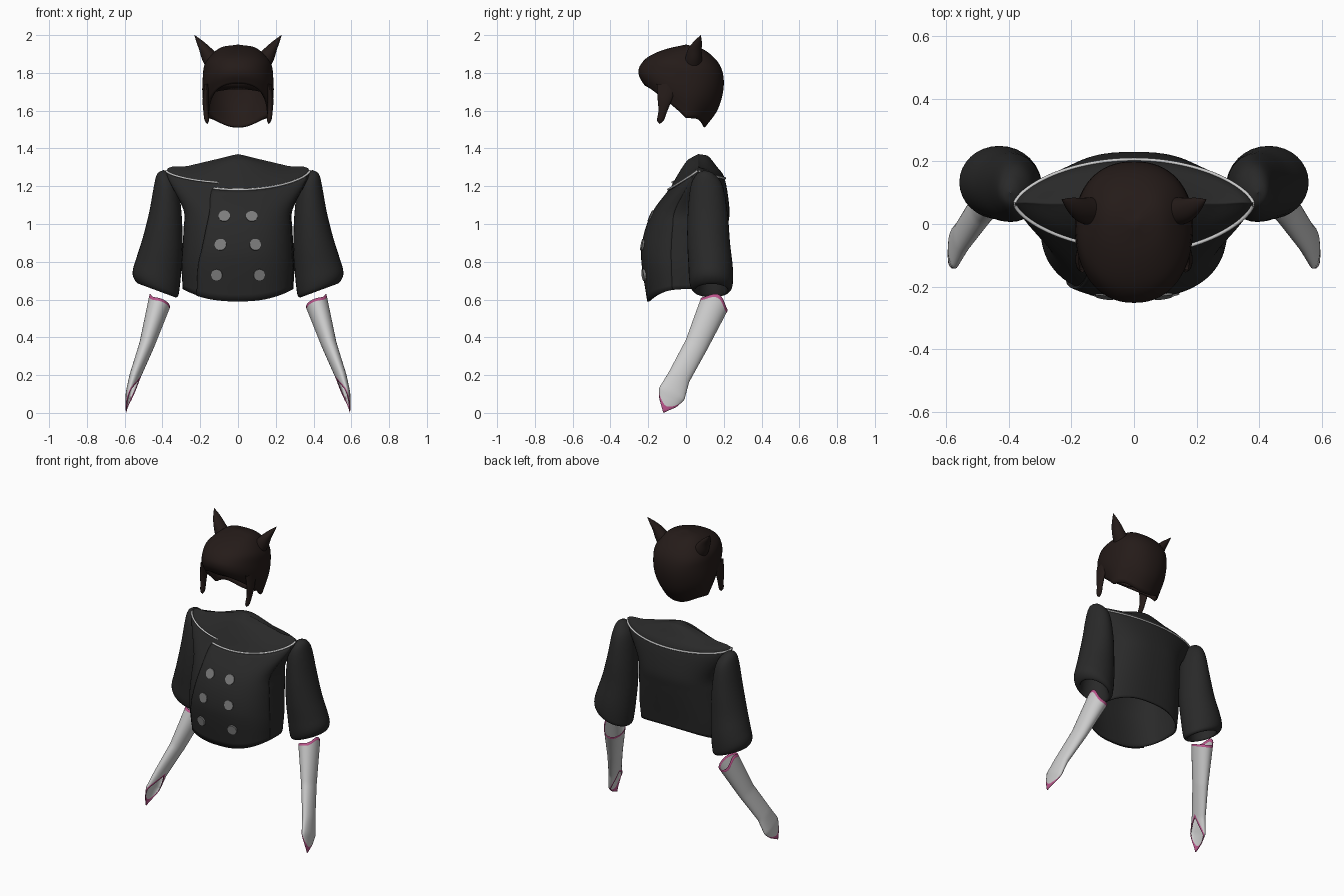
import bpy, bmesh, math
from mathutils import Vector as V

if "Cube" in bpy.data.objects:
    bpy.data.objects.remove(bpy.data.objects["Cube"])

def material(name, c):
    m = bpy.data.materials.new(name)
    m.diffuse_color = (*c, 1)
    m.use_nodes = True
    m.node_tree.nodes["Principled BSDF"].inputs["Base Color"].default_value = m.diffuse_color
    return m

HAIR = material("hair_brown", (.018, .011, .0095))
CLOTH = material("cloth_black", (.022, .022, .022))
BUTTON = material("button_grey", (.2, .2, .2))
TRIM = material("trim_white", (.55, .55, .55))
GLOVE = material("glove_white", (.65, .65, .65))
PINK = material("glove_pink", (.5, .09, .26))

def spline(pts, n=5):
    """Smooth curve through a list of tuples."""
    p = [V(q) for q in pts]
    p = [p[0] * 2 - p[1]] + p + [p[-1] * 2 - p[-2]]
    out = []
    for i in range(1, len(p) - 2):
        a, b, c, d = p[i - 1:i + 3]
        for k in range(n):
            t = k / n
            out.append(.5 * (2 * b + (c - a) * t + (2 * a - 5 * b + 4 * c - d) * t * t
                             + (3 * b - a - 3 * c + d) * t ** 3))
    return out + [p[-2]]

def keyed(keys, t):
    """Values at t from rows (t, v1, v2, ...), linear, extrapolated at the ends."""
    i = 0
    while i < len(keys) - 2 and t > keys[i + 1][0]:
        i += 1
    a, b = keys[i], keys[i + 1]
    f = (t - a[0]) / (b[0] - a[0])
    return [u + (w - u) * f for u, w in zip(a[1:], b[1:])]

def grid(name, cols, mats, closed=True, thick=0, band=(0, 0)):
    """Surface from columns of points; band gives end rows using the second material."""
    bm = bmesh.new()
    vs = [[bm.verts.new(p) for p in c] for c in cols]
    n, m = len(cols), len(cols[0])
    for i in range(n if closed else n - 1):
        for j in range(m - 1):
            k = (i + 1) % n
            f = bm.faces.new((vs[i][j], vs[k][j], vs[k][j + 1], vs[i][j + 1]))
            f.smooth = True
            if j < band[0] or j >= m - 1 - band[1]:
                f.material_index = 1
    bmesh.ops.remove_doubles(bm, verts=bm.verts, dist=1e-5)
    bmesh.ops.recalc_face_normals(bm, faces=bm.faces)
    me = bpy.data.meshes.new(name)
    bm.to_mesh(me)
    bm.free()
    for mt in mats:
        me.materials.append(mt)
    ob = bpy.data.objects.new(name, me)
    bpy.context.collection.objects.link(ob)
    if thick:
        s = ob.modifiers.new("thickness", 'SOLIDIFY')
        s.thickness, s.offset = thick, -1
    return ob

def loft(name, keys, side, mat, tilt=None, n=32):
    """Horizontal ellipses (z, cx, cy, rx, ry) joined into a tube."""
    cols = []
    for i in range(n):
        a = 2 * math.pi * i / n
        col = []
        for z, cx, cy, rx, ry in spline(keys):
            dx = rx * math.cos(a)
            col.append((side * (cx + dx), cy + ry * math.sin(a), z + (tilt(z) * dx if tilt else 0)))
        cols.append(col)
    return grid(name, cols, [mat])

def power(v, e):
    return math.copysign(abs(v) ** e, v)

# ---- hair cap: front, side and back profiles blended round the head
front = [(0, 1.95), (-.11, 1.925), (-.2, 1.885), (-.245, 1.835), (-.25, 1.79), (-.228, 1.745)]
sides = [(0, 1.95), (.1, 1.93), (.172, 1.85), (.187, 1.77), (.187, 1.67), (.165, 1.56)]
back = [(0, 1.95), (.1, 1.92), (.18, 1.84), (.2, 1.735), (.17, 1.61), (.1, 1.51)]
cols = []
for i in range(64):
    a = 2 * math.pi * i / 64
    c, s = math.cos(a), math.sin(a)
    w = abs(s) ** .8 if s < 0 else s ** 4
    pts = []
    for F, S in zip(front if s < 0 else back, sides):
        pts.append((S[0] * power(c, .9), abs(s) ** .9 * F[0], S[1] * (1 - w) + F[1] * w))
    cols.append(spline(pts))
grid("hair_cap", cols, [HAIR], thick=.012)

# ---- lower layer of the fringe
cols = []
for i in range(25):
    a = math.radians(-150 + 5 * i)
    c, s = math.cos(a), -math.sin(a)
    cols.append([(.17 * c, -.225 * s ** .9, 1.78), (.165 * c, -.215 * s ** .9, 1.74),
                 (.155 * c, -.18 * s ** .9, 1.67 + .05 * s)])
grid("fringe_under", cols, [HAIR], closed=False, thick=.008)

for side, tag in ((1, "right"), (-1, "left")):
    # ---- pointed ears and side locks
    loft("ear_" + tag, [(1.82, .115, .035, .05, .045), (1.87, .138, .04, .052, .045), (1.92, .168, .046, .037, .037),
                        (1.96, .197, .06, .022, .024), (2, .23, .078, .001, .001)], side, HAIR)
    loft("side_lock_" + tag, [(1.74, .165, -.1, .012, .055), (1.66, .172, -.112, .015, .038), (1.6, .17, -.122, .014, .024),
                              (1.55, .165, -.135, .012, .018), (1.53, .163, -.14, .001, .001)], side, HAIR)
    # ---- sleeves with curled, tilted cuffs
    loft("sleeve_" + tag, [(1.285, .395, .1, .001, .001), (1.265, .393, .103, .035, .045), (1.2, .382, .11, .063, .085),
                           (1.05, .385, .115, .087, .106), (.9, .4, .12, .106, .113), (.78, .42, .13, .119, .117),
                           (.7, .434, .133, .124, .116), (.66, .432, .135, .114, .106), (.652, .43, .135, .09, .085),
                           (.72, .43, .135, .08, .075), (.85, .41, .13, .06, .06)], side, CLOTH,
         tilt=lambda z: .37 * min(1, max(0, (1.1 - z) / .38)))
    # ---- gloves: open tubes, peaked at the elbow, pointed flap over the hand
    keys = [(0, .418, .15, .575, .06, .078), (.35, .483, .055, .36, .04, .062), (.66, .547, -.037, .19, .029, .06),
            (.83, .573, -.076, .1, .022, .074), (.92, .582, -.097, .05, .014, .05), (1, .59, -.12, 0, .004, .012)]
    d = V((.17, -.27, -.57)).normalized()
    u = (V((1, 0, 0)) - d * d.x).normalized()
    v = u.cross(d)
    cols = []
    for i in range(40):
        a = 2 * math.pi * i / 40
        c, s = math.cos(a), math.sin(a)
        s0 = -.06 * max(0, c) ** 4
        s1 = .66 + .34 * ((1 + c) / 2) ** .55
        col = []
        for j in range(41):
            x, y, z, ru, rv = keyed(keys, s0 + (s1 - s0) * j / 40)
            p = V((x, y, z)) + u * ru * c + v * rv * s
            col.append((side * p.x, p.y, max(0, p.z)))
        cols.append(col)
    grid("glove_" + tag, cols, [GLOVE, PINK], thick=.004, band=(1, 2))

# ---- jacket body
BODY = [(.58, .28, -.198, .155), (.65, .292, -.213, .165), (.75, .3, -.226, .18), (.86, .295, -.232, .2),
        (.98, .288, -.208, .22), (1.08, .29, -.163, .23)]
TOP = V((0, .065, 1.37))

def body(a, z):
    xh, yf, yb = keyed(BODY, z)
    c, s = math.cos(a), math.sin(a)
    return (xh * power(c, .8), abs(s) ** .8 * (yf if s < 0 else yb), z)

def collar_edge(a, drop=.1, reach=.155):
    c, s = math.cos(a), math.sin(a)
    if s < 0:
        return V((.38 * c, .065 - reach * abs(s) ** 1.4, 1.28 - drop * abs(s) ** 1.3))
    return V((.38 * c, .065 + .14 * s ** 1.35, 1.28 - .04 * s))

def column(a):
    s = math.sin(a)
    hem = .655 + (-.065 if s < 0 else .05) * s * s
    pts = [body(a, z) for z in (hem, .77, .87, .98, 1.08)]
    edge = collar_edge(a)
    pts.append(tuple(edge))
    for f, up in ((.7, .025), (.4, .038), (.2, .022), (0, 0)):
        p = TOP.lerp(edge, f)
        pts.append((p.x, p.y, p.z + up * s * s))
    return spline(pts)

grid("jacket_body", [column(2 * math.pi * i / 72) for i in range(72)], [CLOTH], thick=.01)

# ---- overlapping front panel
N = 25
cols = []
for i in range(31):
    f = i / 30
    col = []
    for j in range(N + 1):
        left = -133 + 23 * j / N
        p = column(math.radians(left + (-15 - left) * f))[j]
        k = 1 + .04 * (1 - f)
        col.append((p.x * k, p.y * k, p.z))
    cols.append(col)
grid("front_panel", cols, [CLOTH], closed=False, thick=.008)

# ---- white piping on the collar edge
def piping(name, pts):
    cu = bpy.data.curves.new(name, 'CURVE')
    cu.dimensions = '3D'
    cu.bevel_depth, cu.bevel_resolution = .006, 2
    sp = cu.splines.new('POLY')
    sp.points.add(len(pts) - 1)
    for q, p in zip(sp.points, pts):
        q.co = (*p, 1)
    cu.materials.append(TRIM)
    bpy.context.collection.objects.link(bpy.data.objects.new(name, cu))

def arc(a0, a1, **kw):
    return [collar_edge(math.radians(a0 + (a1 - a0) * i / 40), **kw) + V((0, -.004 if a0 < 0 else .001, .002))
            for i in range(41)]

piping("collar_trim_front_right", arc(-110, 0))
piping("collar_trim_front_left", arc(-180, -106, drop=.065, reach=.14))
piping("collar_trim_back", arc(0, 180))

# ---- two columns of buttons, turned to face along the surface
for row, (x, z) in enumerate(((.072, 1.04), (.092, .89), (.113, .73))):
    for side, tag in ((1, "right"), (-1, "left")):
        def at(px, pz):
            h = keyed(BODY, pz)[0]
            return V(body(-math.acos((px / h) ** 1.25), pz))
        p = at(x, z)
        n = (at(x + .02, z) - at(x - .02, z)).cross(at(x, z + .02) - at(x, z - .02)).normalized()
        p, n = V((side * p.x, p.y * 1.03, z)), V((side * n.x, n.y, n.z))
        bpy.ops.mesh.primitive_cylinder_add(vertices=24, radius=.031, depth=.016, location=p,
                                            rotation=n.to_track_quat('Z', 'Y').to_euler())
        ob = bpy.context.object
        ob.name = f"button_{tag}_{row + 1}"
        ob.data.materials.append(BUTTON)
        bpy.ops.object.shade_smooth_by_angle()
